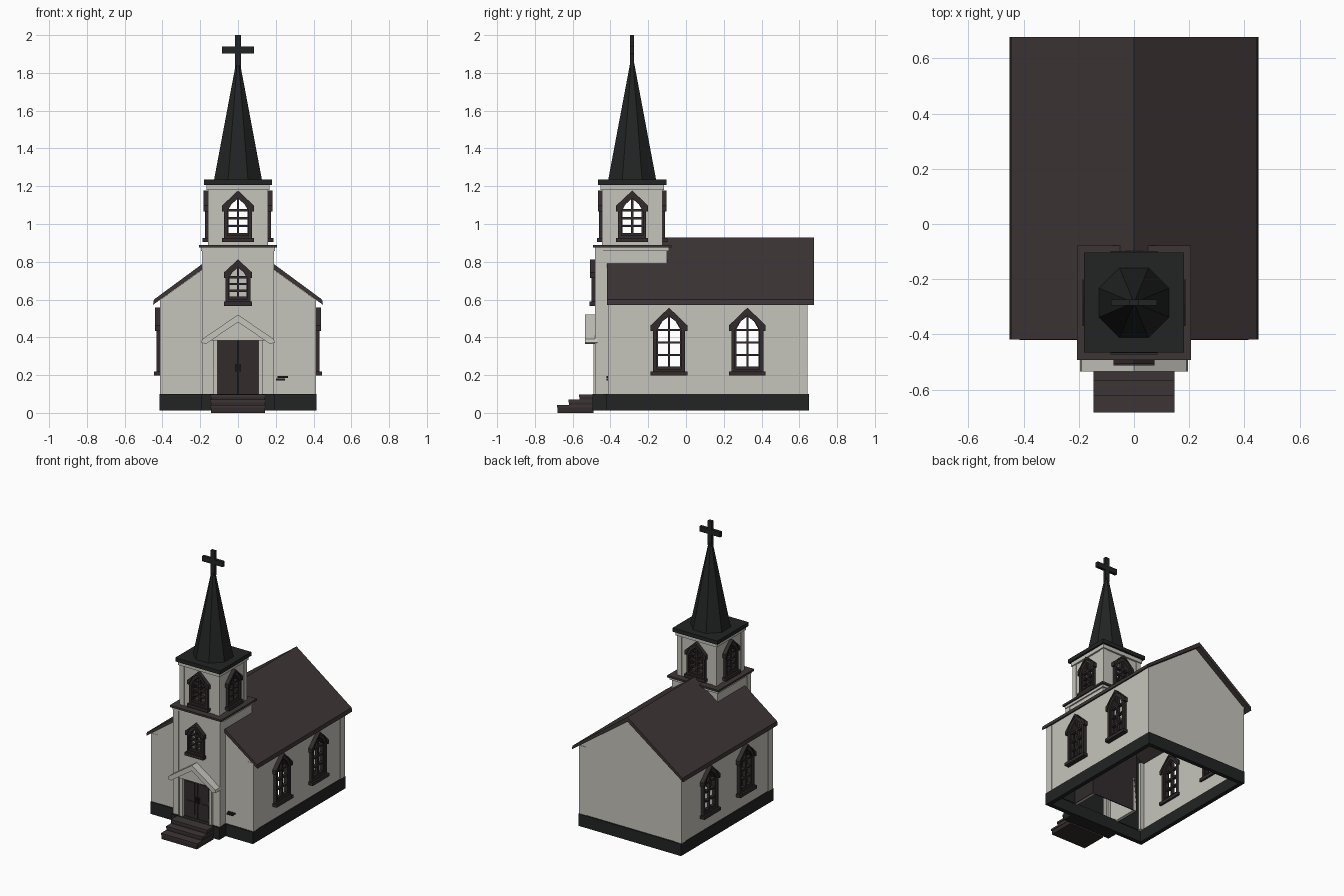
import bpy, bmesh, math
from mathutils import Matrix, Vector

cube = bpy.data.objects.get("Cube")
if cube:
    bpy.data.objects.remove(cube, do_unlink=True)


def material(name, rgb):
    m = bpy.data.materials.new(name)
    m.use_nodes = True
    m.diffuse_color = (*rgb, 1)
    bsdf = m.node_tree.nodes["Principled BSDF"]
    bsdf.inputs["Base Color"].default_value = (*rgb, 1)
    bsdf.inputs["Roughness"].default_value = 0.9
    return m


WALL = material("weathered white", (0.56, 0.55, 0.50))
ROOF = material("brown shingle", (0.048, 0.036, 0.036))
TRIM = material("dark brown wood", (0.032, 0.024, 0.025))
BLACK = material("charcoal", (0.016, 0.017, 0.017))
TOWER_Y = -0.285


def finish(name, bm, mat):
    bmesh.ops.recalc_face_normals(bm, faces=bm.faces)
    me = bpy.data.meshes.new(name)
    bm.to_mesh(me)
    bm.free()
    me.materials.append(mat)
    ob = bpy.data.objects.new(name, me)
    bpy.context.collection.objects.link(ob)
    return ob


def box(name, x, y, z, mat):
    """Box spanning three (low, high) ranges."""
    bm = bmesh.new()
    size = Vector((x[1] - x[0], y[1] - y[0], z[1] - z[0]))
    mid = Vector((sum(x), sum(y), sum(z))) / 2
    bmesh.ops.create_cube(bm, size=1, matrix=Matrix.Translation(mid) @ Matrix.Diagonal((*size, 1)))
    return finish(name, bm, mat)


def panel(name, outlines, depth, matrix, mat):
    """Filled outline with holes, thickened and placed."""
    cu = bpy.data.curves.new(name, "CURVE")
    cu.dimensions, cu.fill_mode, cu.extrude = "2D", "BOTH", depth / 2
    for pts in outlines:
        sp = cu.splines.new("POLY")
        sp.points.add(len(pts) - 1)
        for p, (u, v) in zip(sp.points, pts):
            p.co = (u, v, 0, 1)
        sp.use_cyclic_u, sp.use_smooth = True, False
    tmp = bpy.data.objects.new(name + "_outline", cu)
    bpy.context.collection.objects.link(tmp)
    dg = bpy.context.evaluated_depsgraph_get()
    me = bpy.data.meshes.new_from_object(tmp.evaluated_get(dg))
    bpy.data.objects.remove(tmp, do_unlink=True)
    bm = bmesh.new()
    bm.from_mesh(me)
    bpy.data.meshes.remove(me)
    bmesh.ops.remove_doubles(bm, verts=bm.verts, dist=1e-5)
    bm.transform(matrix)
    for f in bm.faces:
        f.material_index, f.smooth = 0, False
    return finish(name, bm, mat)


def facing(angle, dist, u=0, cy=0):
    """Upright plane at a distance from (0, cy), turned about z; 0 faces the front."""
    return (Matrix.Translation((0, cy, 0)) @ Matrix.Rotation(math.radians(angle), 4, "Z")
            @ Matrix.Translation((u, -dist, 0)) @ Matrix.Rotation(math.pi / 2, 4, "X"))


def rect(u0, u1, v0, v1):
    return [(u0, v0), (u1, v0), (u1, v1), (u0, v1)]


def arch(w, z0, zt, u=0):
    zs = zt - 1.2 * w
    return [(u + a * w, b) for a, b in ((-1, z0), (1, z0), (1, zs), (0.62, zs + 0.66 * w),
                                        (0, zt), (-0.62, zs + 0.66 * w), (-1, zs))]


def opening(w, z0, zt, u=0):
    return arch(w * 0.85, z0 + 0.02, zt - 0.02, u)


def window(name, w, z0, zt, place):
    """Frame with glazing bars as one pierced panel, plus hood and sill."""
    p, bar, zs = w * 0.68, 0.006, zt - 1.25 * w
    low = z0 + 0.035
    step = (zs - low) / 3
    holes = []
    for s in (-1, 1):
        for i in range(3):
            holes.append(rect(s * bar, s * p, low + i * step + bar, low + (i + 1) * step - bar))
        holes.append([(s * bar, zs + bar), (s * p, zs + bar), (s * p * 0.6, zs + p * 0.8), (s * bar, zt - w * 0.45)])
    panel(name + "_frame", [arch(w, z0, zt)] + holes, 0.024, place, TRIM)
    for ring, grow, d in (("_casing", 0, 0.045),):
        panel(name + ring, [arch(w, z0, zt), arch(w * 0.76, z0 + 0.028, zt - 0.03)], d, place, TRIM)
    k = 1.14 * w
    hood = [(-k, zs - 0.005), (-w, zs - 0.005), (-0.6 * w, zs + 0.75 * w), (0, zt - 0.01), (0.6 * w, zs + 0.75 * w),
            (w, zs - 0.005), (k, zs - 0.005), (k, zs + 0.025), (0, zt + 0.012), (-k, zs + 0.025)]
    panel(name + "_hood", [hood], 0.06, place, TRIM)
    panel(name + "_sill", [rect(-k, k, z0 - 0.008, z0 + 0.014)], 0.07, place, TRIM)


# Foundation ring, open underneath
plan = [(-0.415, 0.65), (-0.415, -0.42), (-0.195, -0.42), (-0.195, -0.495),
        (0.195, -0.495), (0.195, -0.42), (0.415, -0.42), (0.415, 0.65)]
panel("foundation", [plan, rect(-0.385, 0.385, -0.39, 0.62)], 0.088, Matrix.Translation((0, 0, 0.056)), BLACK)

# Nave walls and side windows
mid_y = 0.115
for side, s in (("left", 1), ("right", -1)):
    spots = [(-0.09 - mid_y) * s, (0.325 - mid_y) * s]
    holes = [opening(0.085, 0.205, 0.545, u) for u in spots]
    panel(side + "_wall", [rect(-0.525, 0.525, 0.09, 0.6)] + holes, 0.02, facing(90 * s, 0.4, 0, mid_y), WALL)
    for i, u in enumerate(spots):
        window(f"{side}_window_{i}", 0.085, 0.205, 0.545, facing(90 * s, 0.41, u, mid_y))
    # Front wall beside the tower, with a dark inner lining
    half = [(0.18 * s, 0.09), (0.41 * s, 0.09), (0.41 * s, 0.6), (0.18 * s, 0.765)]
    panel(side + "_front_wall", [half], 0.02, facing(0, 0.4), WALL)
    panel(side + "_front_lining", [half], 0.006, facing(0, 0.386), BLACK)
    for end, y in (("front", -0.412), ("back", 0.592)):
        x = sorted((0.36 * s, 0.414 * s))
        box(f"{side}_{end}_corner_board", x, (y, y + 0.052), (0.09, 0.6), WALL)
panel("back_wall", [[(-0.41, 0.09), (0.41, 0.09), (0.41, 0.6), (0, 0.895), (-0.41, 0.6)]], 0.02, facing(180, 0.63), WALL)

# Gable roof
roof = [(-0.45, 0.572), (-0.445, 0.6), (0, 0.928), (0.445, 0.6), (0.45, 0.572), (0, 0.895)]
panel("roof", [roof], 1.095, facing(0, -0.13), ROOF)

# Lower tower
front = [(-0.185, 0.09), (-0.11, 0.09), (-0.11, 0.385), (0.11, 0.385), (0.11, 0.09),
         (0.185, 0.09), (0.185, 0.875), (-0.185, 0.875)]
panel("tower_front", [front, opening(0.065, 0.575, 0.8)], 0.02, facing(0, 0.467), WALL)
window("tower_low_window", 0.065, 0.575, 0.8, facing(0, 0.477))
for side, s in (("left", 1), ("right", -1)):
    x = sorted((0.165 * s, 0.185 * s))
    box(side + "_tower_base", x, (-0.47, -0.2), (0.09, 0.62), WALL)
    box(side + "_tower_side", x, (-0.47, -0.1), (0.6, 0.875), WALL)
    box(side + "_tower_lining", sorted((0.185 * s, 0.19 * s)), (-0.39, -0.2), (0.09, 0.7), TRIM)
    box(side + "_tower_post", sorted((0.145 * s, 0.19 * s)), (-0.482, -0.44), (0.09, 0.875), WALL)
box("tower_back", (-0.185, 0.185), (-0.12, -0.1), (0.68, 0.875), WALL)
box("tower_back_lining", (-0.19, 0.19), (-0.206, -0.2), (0.09, 0.6), TRIM)
for name, r, z, mat in (("ledge_trim", 0.195, (0.858, 0.878), WALL), ("ledge", 0.207, (0.876, 0.89), ROOF),
                        ("cap_trim", 0.168, (1.18, 1.21), WALL), ("cap", 0.181, (1.207, 1.235), BLACK)):
    box(name, (-r, r), (TOWER_Y - r, TOWER_Y + r), z, mat)

# Belfry
for name, a in (("front", 0), ("left", 90), ("back", 180), ("right", -90)):
    panel(name + "_belfry_wall", [rect(-0.155, 0.155, 0.88, 1.21), opening(0.074, 0.912, 1.165)],
          0.02, facing(a, 0.145, 0, TOWER_Y), WALL)
    window(name + "_belfry_window", 0.074, 0.912, 1.165, facing(a, 0.152, 0, TOWER_Y))
for i, (sx, sy) in enumerate(((1, 1), (1, -1), (-1, 1), (-1, -1))):
    box(f"belfry_post_{i}", sorted((0.125 * sx, 0.16 * sx)),
        sorted((TOWER_Y + 0.125 * sy, TOWER_Y + 0.16 * sy)), (0.88, 1.21), WALL)

# Spire and cross
bm = bmesh.new()
place = Matrix.Translation((0, TOWER_Y, 1.54)) @ Matrix.Rotation(math.pi / 8, 4, "Z")
bmesh.ops.create_cone(bm, cap_ends=True, segments=8, radius1=0.138, radius2=0.012, depth=0.62, matrix=place)
finish("spire", bm, BLACK)
box("cross_post", (-0.016, 0.016), (TOWER_Y - 0.011, TOWER_Y + 0.011), (1.82, 2.0), BLACK)
box("cross_arm", (-0.084, 0.084), (TOWER_Y - 0.011, TOWER_Y + 0.011), (1.902, 1.94), BLACK)

# Doors and their casing
for side, s in (("left", 1), ("right", -1)):
    box(side + "_door", sorted((0.002 * s, 0.11 * s)), (-0.465, -0.45), (0.09, 0.385), TRIM)
    for i, z in enumerate(((0.125, 0.22), (0.25, 0.36))):
        box(f"{side}_door_panel_{i}", sorted((0.022 * s, 0.09 * s)), (-0.469, -0.46), z, TRIM)
    box(side + "_door_handle", sorted((0.008 * s, 0.016 * s)), (-0.482, -0.46), (0.22, 0.26), BLACK)
    box(side + "_door_casing", sorted((0.108 * s, 0.13 * s)), (-0.49, -0.46), (0.09, 0.39), WALL)
box("door_backing", (-0.11, 0.11), (-0.452, -0.446), (0.09, 0.385), BLACK)

# Gabled hood above the doors
panel("porch_pediment", [[(-0.16, 0.383), (0.16, 0.383), (0, 0.5)]], 0.03, facing(0, 0.485), WALL)
hood = [(-0.195, 0.372), (-0.19, 0.39), (0, 0.52), (0.19, 0.39), (0.195, 0.372), (0.17, 0.365), (0, 0.48), (-0.17, 0.365)]
panel("porch_roof", [hood], 0.065, facing(0, 0.502), WALL)

# Front steps and wall vent
for i, (y, z) in enumerate(((-0.68, 0.042), (-0.62, 0.07), (-0.565, 0.098))):
    box(f"step_{i}", (-0.143, 0.143), (y, -0.49), (0.0, z - 0.014), TRIM)
    box(f"tread_{i}", (-0.147, 0.147), (y - 0.002, -0.49), (z - 0.014, z), ROOF)
for i in range(2):
    box(f"vent_slat_{i}", (0.2 + 0.01 * i, 0.25 + 0.015 * i), (-0.42, -0.41), (0.172 + 0.014 * i, 0.182 + 0.014 * i), BLACK)
